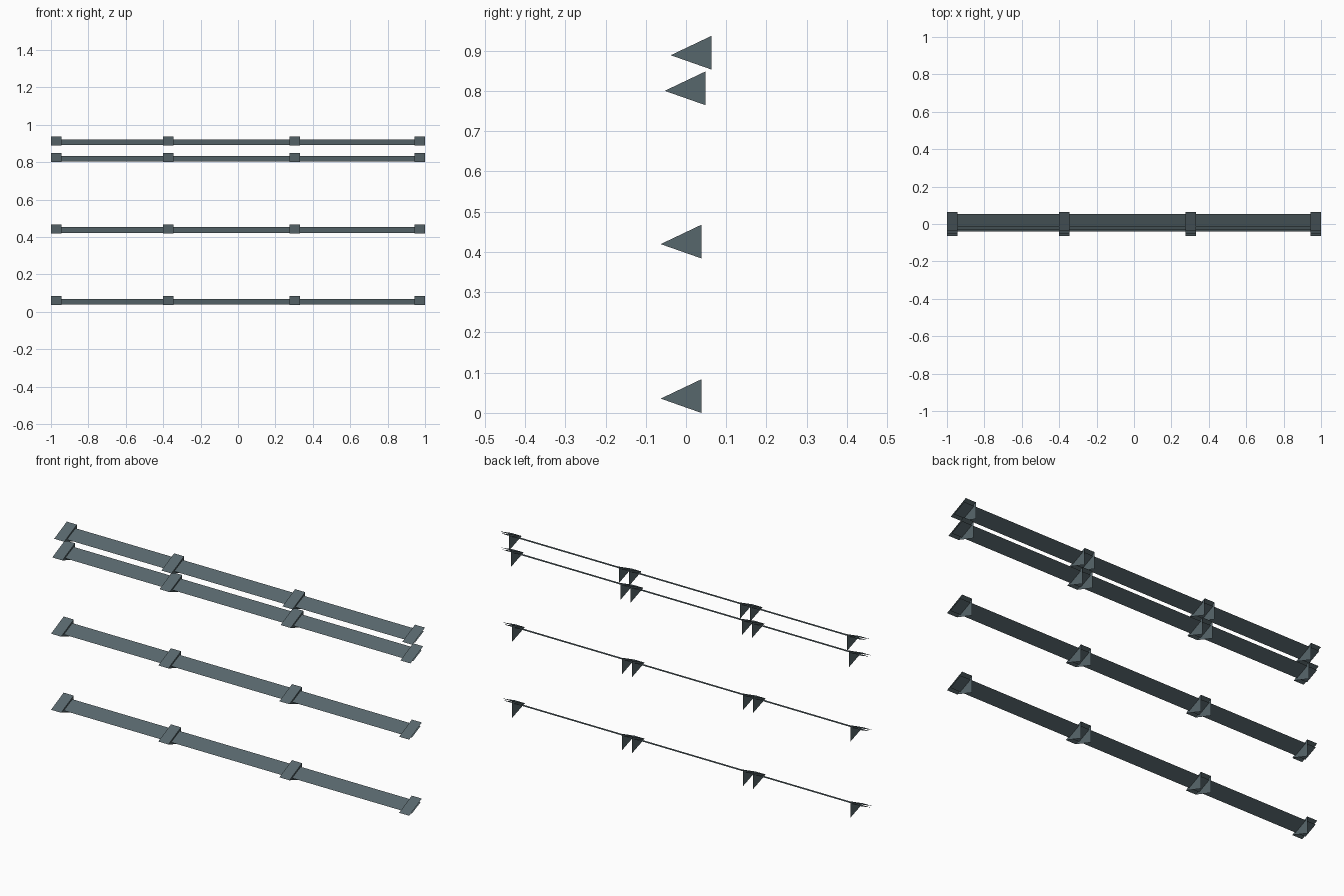
import bpy

if "Cube" in bpy.data.objects:
    bpy.data.objects.remove(bpy.data.objects["Cube"])

steel = bpy.data.materials.new("dark_grey_steel")
steel.diffuse_color = (0.097, 0.135, 0.15, 1)
steel.use_nodes = True
steel.node_tree.nodes["Principled BSDF"].inputs["Base Color"].default_value = steel.diffuse_color

# (front tip y, bottom z) of every row
ROWS = [(-0.063, 0.0), (-0.063, 0.384), (-0.053, 0.765), (-0.038, 0.8535)]
# bracket x range, and which sides carry a triangular plate
BRACKETS = [(-1.0, -0.944, (1,)), (-0.401, -0.345, (0, 1)),
            (0.275, 0.331, (0, 1)), (0.944, 1.0, (0,))]
# bracket profile relative to the row origin
TIP, TOP, BOTTOM = (0.0, 0.0355), (0.101, 0.0835), (0.101, 0.0)
# sloped shelf edges
SHELF_FRONT, SHELF_BACK = (0.022, 0.038), (0.0905, 0.069)


def make(name, faces):
    verts, polys = [], []
    for f in faces:
        polys.append(list(range(len(verts), len(verts) + len(f))))
        verts += f
    me = bpy.data.meshes.new(name)
    me.from_pydata(verts, [], polys)
    me.materials.append(steel)
    ob = bpy.data.objects.new(name, me)
    bpy.context.collection.objects.link(ob)


def sheet(x0, x1, a, b, y, z):
    """Sloped sheet from profile point a (front) to b (back), facing up."""
    return [(x0, y + a[0], z + a[1]), (x1, y + a[0], z + a[1]),
            (x1, y + b[0], z + b[1]), (x0, y + b[0], z + b[1])]


for r, (y, z) in enumerate(ROWS, 1):
    # long thin slat
    make(f"slat_{r}", [sheet(-1, 1, SHELF_FRONT, SHELF_BACK, y, z)])
    # open brackets: sloped cap with triangular side plates
    for i, (x0, x1, sides) in enumerate(BRACKETS, 1):
        faces = [sheet(x0, x1, TIP, TOP, y, z)]
        for s in sides:
            prof = (TIP, BOTTOM, TOP) if s else (TIP, TOP, BOTTOM)
            faces.append([((x0, x1)[s], y + p[0], z + p[1]) for p in prof])
        make(f"bracket_{r}_{i}", faces)
